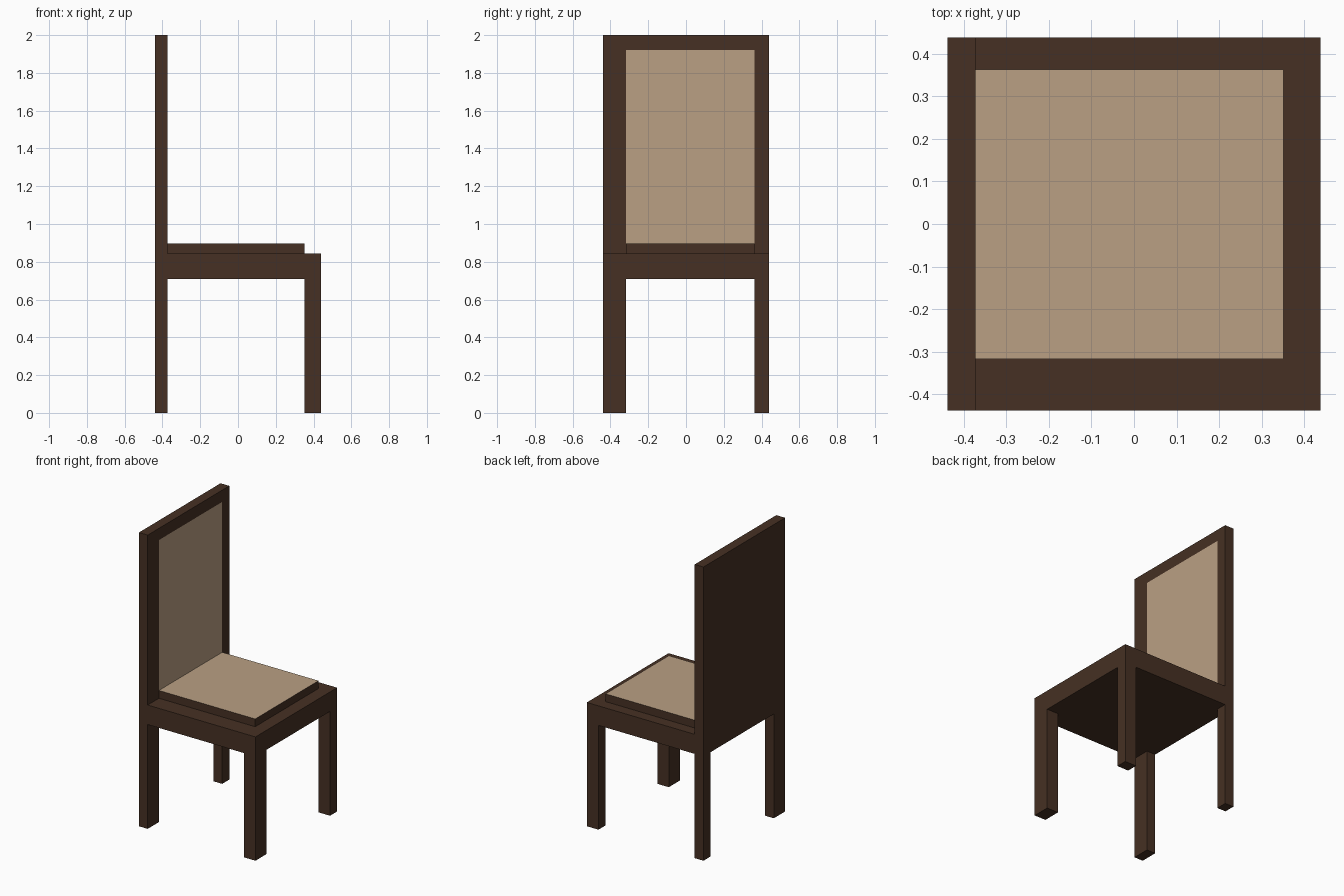
import bpy
import bmesh

if "Cube" in bpy.data.objects:
    bpy.data.objects.remove(bpy.data.objects["Cube"])

E = 0.439                       # half width and half depth
BACK, FRONT = -0.373, 0.352     # inner faces of back and front legs (x)
Y0, Y1 = -0.318, 0.363          # inner faces of the side legs (y)
UNDER, SEAT, PAD, PANEL, TOP = 0.71, 0.843, 0.896, 1.92, 2.0


def material(name, color):
    m = bpy.data.materials.new(name)
    m.diffuse_color = (*color, 1)
    m.use_nodes = True
    m.node_tree.nodes["Principled BSDF"].inputs["Base Color"].default_value = m.diffuse_color
    return m


wood = material("dark_wood", (0.061, 0.030, 0.017))
fabric = material("tan_fabric", (0.49, 0.35, 0.23))


def box(name, x, y, z, edit=None):
    """Box spanning three (low, high) ranges, with an optional bmesh edit."""
    bm = bmesh.new()
    bmesh.ops.create_cube(bm, size=1)
    for v in bm.verts:
        v.co = [r[0] if c < 0 else r[1] for c, r in zip(v.co, (x, y, z))]
    bm.normal_update()
    if edit:
        edit(bm)
    me = bpy.data.meshes.new(name)
    bm.to_mesh(me)
    bm.free()
    me.materials.append(wood)
    me.materials.append(fabric)
    ob = bpy.data.objects.new(name, me)
    bpy.context.collection.objects.link(ob)
    return ob


def upholster_top(bm):
    for f in bm.faces:
        if f.normal.z > 0.9:
            f.material_index = 1


def upholster_back(bm):
    # flush fabric panel, framed by wood, on the side facing the seat
    face = next(f for f in bm.faces if f.normal.x > 0.9)
    bmesh.ops.inset_region(bm, faces=[face], thickness=0.05)
    mid = (SEAT + TOP) / 2
    for v in face.verts:
        v.co.y = Y0 if v.co.y < 0 else Y1
        v.co.z = PAD if v.co.z < mid else PANEL
    face.material_index = 1


# Seat block, raised cushion and tall backrest
box("seat", (-E, E), (-E, E), (UNDER, SEAT))
box("cushion", (BACK, FRONT), (Y0, Y1), (SEAT, PAD), upholster_top)
box("backrest", (-E, BACK), (-E, E), (SEAT, TOP), upholster_back)

# Four legs, flush with the seat corners
for xn, xr in (("back", (-E, BACK)), ("front", (FRONT, E))):
    for yn, yr in (("right", (-E, Y0)), ("left", (Y1, E))):
        box(f"{xn}_leg_{yn}", xr, yr, (0, UNDER))
